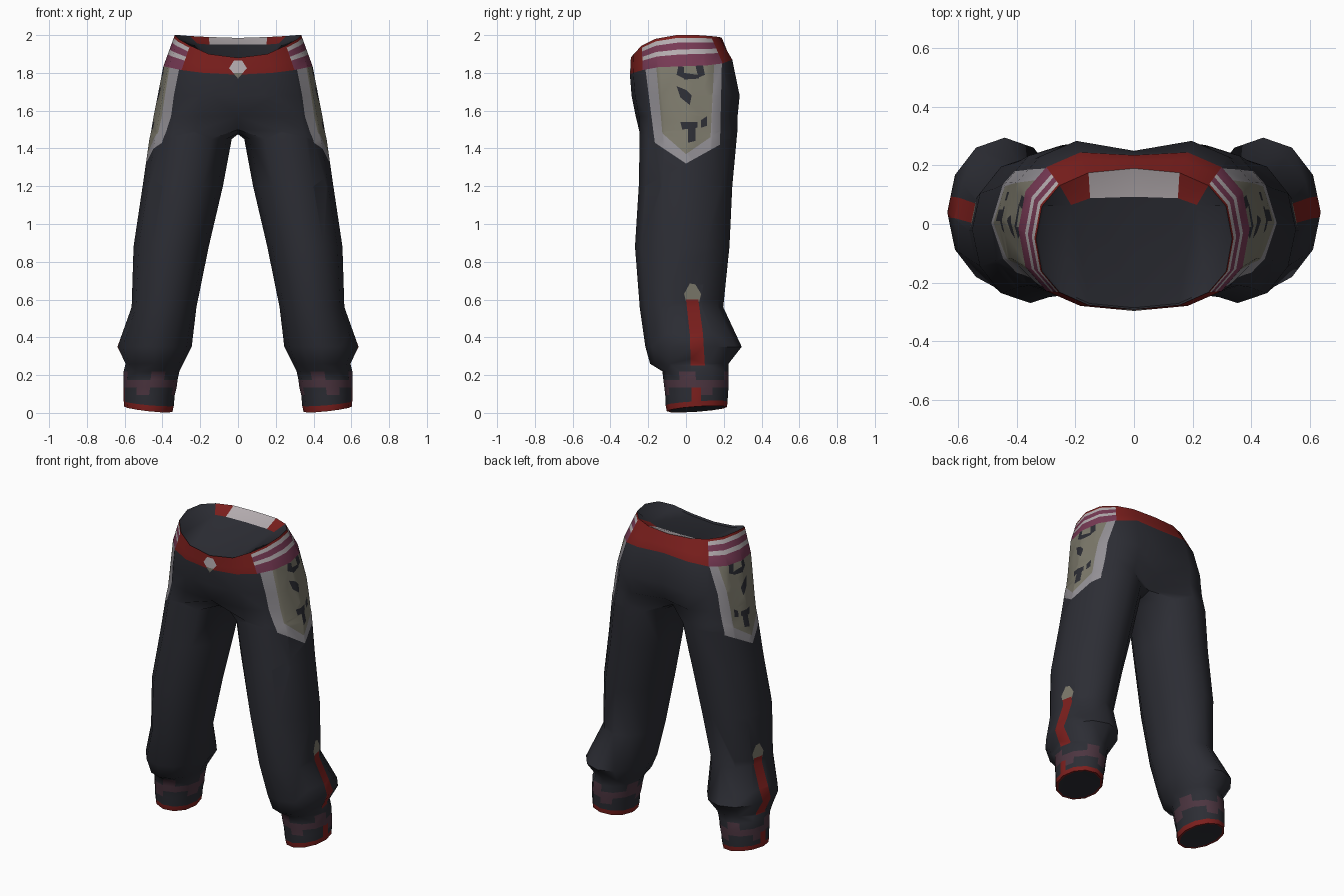
import bpy, bmesh, math

if "Cube" in bpy.data.objects:
    bpy.data.objects.remove(bpy.data.objects["Cube"])

# ---- flat colours (sRGB 0-255 -> linear) ----
def lin(c):
    c /= 255
    return c / 12.92 if c < 0.04045 else ((c + 0.055) / 1.055) ** 2.4

COLOURS = [("dark cloth", (44, 45, 52)), ("red trim", (124, 31, 29)),
           ("pink stripe", (120, 58, 85)), ("white trim", (182, 174, 177)),
           ("pocket beige", (124, 121, 107)), ("pocket border grey", (147, 144, 149)),
           ("cuff mauve", (76, 53, 64))]
DARK, RED, PINK, WHITE, BEIGE, GREY, MAUVE = range(7)

mesh = bpy.data.meshes.new("trousers")
for name, rgb in COLOURS:
    m = bpy.data.materials.new(name)
    m.diffuse_color = (*[lin(c) for c in rgb], 1)
    m.use_nodes = True
    m.node_tree.nodes["Principled BSDF"].inputs["Base Color"].default_value = m.diffuse_color
    mesh.materials.append(m)
bm = bmesh.new()

# ---- cross-sections of the right half ----
def hip(rx, yf, yb, zs, cleft=None):
    """Half ring of 9 points from front centre round the side to back centre."""
    pts = []
    for k in range(9):
        a = math.radians(-90 + 22.5 * k)
        c = 0 if k in (0, 8) else math.cos(a) ** 0.8
        s = math.copysign(abs(math.sin(a)) ** 0.8, math.sin(a))
        pts.append([rx * c, (yf + yb) / 2 + (yb - yf) / 2 * s, zs[k]])
    if cleft:
        pts[8][1] = cleft
    return pts

def leg(z, xi, xo, yf, yb, tilt=0):
    """Full ring of 12 points; the first 9 line up with the hip rings."""
    pts = []
    for k in range(12):
        a = math.radians(-120 + 30 * k)
        c, s = math.cos(a), math.sin(a)
        pts.append([(xi + xo) / 2 + (xo - xi) / 2 * c,
                    (yf + yb) / 2 + (yb - yf) / 2 * s,
                    z + tilt * (c + 0.8 * s)])
    return pts

def verts(pts):
    return [bm.verts.new(p) for p in pts]

def bridge(a, b, mat, closed=False):
    n = len(a)
    for k in range(n if closed else n - 1):
        j = (k + 1) % n
        f = bm.faces.new((a[k], a[j], b[j], b[k]))
        f.material_index = mat(k)

# ---- waistband: plain red front and back, striped sides ----
rim = hip(.335, -.292, .19, [1.88, 1.90, 1.945, 1.98, 2.0, 2.0, 1.995, 1.99, 1.985])
band = hip(.395, -.297, .262, [1.79, 1.80, 1.815, 1.83, 1.835, 1.84, 1.85, 1.87, 1.875], .235)
steps = [(0, None), (.09, RED), (.24, WHITE), (.46, PINK), (.62, WHITE), (1, PINK)]
rim_v = prev = verts(rim)
for t, stripe in steps[1:]:
    cur = verts([[p + (q - p) * t for p, q in zip(u, v)] for u, v in zip(rim, band)])
    bridge(prev, cur, lambda k: stripe if 2 <= k <= 5 else RED)
    prev = cur

# ---- waist opening: shallow lining almost flush with the rim, back label ----
inner = [[x * .975, y * .98, z - .012] for x, y, z in rim]
inner[6], inner[7], inner[8] = [.215, .065, 1.955], [.15, .088, 1.95], [0, .093, 1.95]
lining = verts(inner)
bridge(rim_v, lining, lambda k: WHITE if k == 7 else RED if k == 6 else DARK)
for k in range(3):
    bm.faces.new((lining[k], lining[k + 1], lining[7 - k], lining[8 - k]))
bm.faces.new(lining[3:6])

# ---- seat ----
dark = lambda k: DARK
for pts in (hip(.425, -.288, .302, [1.68] * 9, .25),
            hip(.447, -.266, .290, [1.57] * 9, .225)):
    cur = verts(pts)
    bridge(prev, cur, dark)
    prev = cur

# ---- crotch ring: the inner points lie on the centre line ----
crotch = leg(1.49, 0, .46, -.247, .272)
for k, y, z in ((0, -.14, 1.50), (8, .14, 1.50), (9, .07, 1.48), (10, 0, 1.475), (11, -.07, 1.48)):
    crotch[k] = [0, y, z]
prev12 = verts(crotch)
bridge(prev, prev12[:9], dark)
prev = prev12

# ---- leg, ankle bulge and cuff ----
rows = [(1.45, .033, .469, -.245, .268, 0), (1.2, .08, .505, -.25, .245, 0),
        (.88, .155, .553, -.27, .23, 0), (.56, .22, .563, -.245, .197, 0),
        (.35, .245, .638, -.215, .295, 0), (.26, .29, .595, -.19, .225, 0),
        (.22, .31, .605, -.125, .225, 0), (.175, .32, .606, -.12, .225, 0),
        (.135, .325, .606, -.115, .225, 0), (.095, .335, .606, -.11, .222, 0),
        (.05, .34, .605, -.108, .22, .012), (.02, .347, .603, -.102, .217, .014),
        (.021, .36, .59, -.089, .204, .014)]
for row in rows:
    z = row[0]
    cur = verts(leg(*row))
    if z == .135:
        rule = lambda k: MAUVE
    elif z in (.175, .095):
        rule = lambda k: MAUVE if k % 3 == (0 if z == .175 else 1) else DARK
    elif z in (.02, .021):
        rule = lambda k: RED
    else:
        rule = dark
    bridge(prev, cur, rule, True)
    prev = cur
bm.faces.new(prev)

# ---- painted details: cut a convex outline into the surface ----
def paint(poly, mat, over, keep, u=1):
    """poly: counter-clockwise (u, z) points, u = 0 for x or 1 for y."""
    lo = [min(p[i] for p in poly) for i in (0, 1)]
    hi = [max(p[i] for p in poly) for i in (0, 1)]

    def hits():
        out = []
        for f in bm.faces:
            if f.material_index not in over or not keep(f.calc_center_median()):
                continue
            us, zs = [v.co[u] for v in f.verts], [v.co.z for v in f.verts]
            if max(us) > lo[0] and min(us) < hi[0] and max(zs) > lo[1] and min(zs) < hi[1]:
                out.append(f)
        return out

    edges = list(zip(poly, poly[1:] + poly[:1]))
    for (a, b), (c, d) in edges:
        co, no = [0, 0, b], [0, 0, a - c]
        co[u], no[u] = a, d - b
        fs = hits()
        geom = fs + list({e for f in fs for e in f.edges}) + list({v for f in fs for v in f.verts})
        bmesh.ops.bisect_plane(bm, geom=geom, dist=1e-5, plane_co=co, plane_no=no)
    for f in hits():
        m = f.calc_center_median()
        if all((m[u] - a) * (d - b) + (m.z - b) * (a - c) < 1e-6 for (a, b), (c, d) in edges):
            f.material_index = mat

hip_side = lambda m: m.x > .24 and m.z < 1.87
calf_side = lambda m: m.x > .46
# side pocket: border, panel, dark blotches
paint([(-.22, 1.86), (-.165, 1.43), (0, 1.32), (.18, 1.42), (.19, 1.86)], GREY, {DARK}, hip_side)
paint([(-.16, 1.86), (-.125, 1.48), (0, 1.37), (.13, 1.46), (.15, 1.86)], BEIGE, {GREY}, hip_side)
for blot in ([(-.04, 1.84), (-.05, 1.79), (-.01, 1.77), (-.01, 1.83)],
             [(-.01, 1.80), (-.01, 1.765), (.07, 1.77), (.06, 1.79)],
             [(.05, 1.84), (.065, 1.775), (.1, 1.79), (.09, 1.84)],
             [(-.05, 1.73), (-.03, 1.67), (.02, 1.63), (.03, 1.68), (0, 1.71)],
             [(-.03, 1.54), (-.02, 1.50), (.06, 1.51), (.06, 1.54)],
             [(.01, 1.51), (.01, 1.43), (.05, 1.44), (.05, 1.51)],
             [(.08, 1.55), (.08, 1.51), (.11, 1.52), (.11, 1.57)]):
    paint(blot, DARK, {BEIGE}, hip_side)
# calf streak with pale tip
paint([(-.01, .63), (0, .59), (.07, .59), (.08, .63), (.05, .68), (.02, .685)], BEIGE, {DARK}, calf_side)
paint([(0, .6), (.02, .42), (.09, .42), (.065, .6)], RED, {DARK, BEIGE}, calf_side)
paint([(.02, .42), (.025, .25), (.10, .25), (.09, .42)], RED, {DARK}, calf_side)
# cuff tab
paint([(.03, .135), (.03, .05), (.08, .05), (.08, .135)], RED, {DARK, MAUVE}, calf_side)
# front buckle with a beige tip
at_front = lambda m: m.y < -.2 and m.z < 1.9
paint([(0, 1.77), (.047, 1.825), (.022, 1.865), (0, 1.865)], WHITE, {RED, DARK}, at_front, 0)
paint([(0, 1.77), (.03, 1.80), (0, 1.80)], BEIGE, {WHITE}, at_front, 0)

# ---- mirror to the left half and finish ----
bmesh.ops.mirror(bm, geom=bm.verts[:] + bm.edges[:] + bm.faces[:], axis='X', merge_dist=1e-4)
bmesh.ops.recalc_face_normals(bm, faces=bm.faces[:])
bm.to_mesh(mesh)
bm.free()
obj = bpy.data.objects.new("trousers", mesh)
bpy.context.collection.objects.link(obj)
bpy.context.view_layer.objects.active = obj
obj.select_set(True)
bpy.ops.object.shade_smooth_by_angle(angle=math.radians(50))
